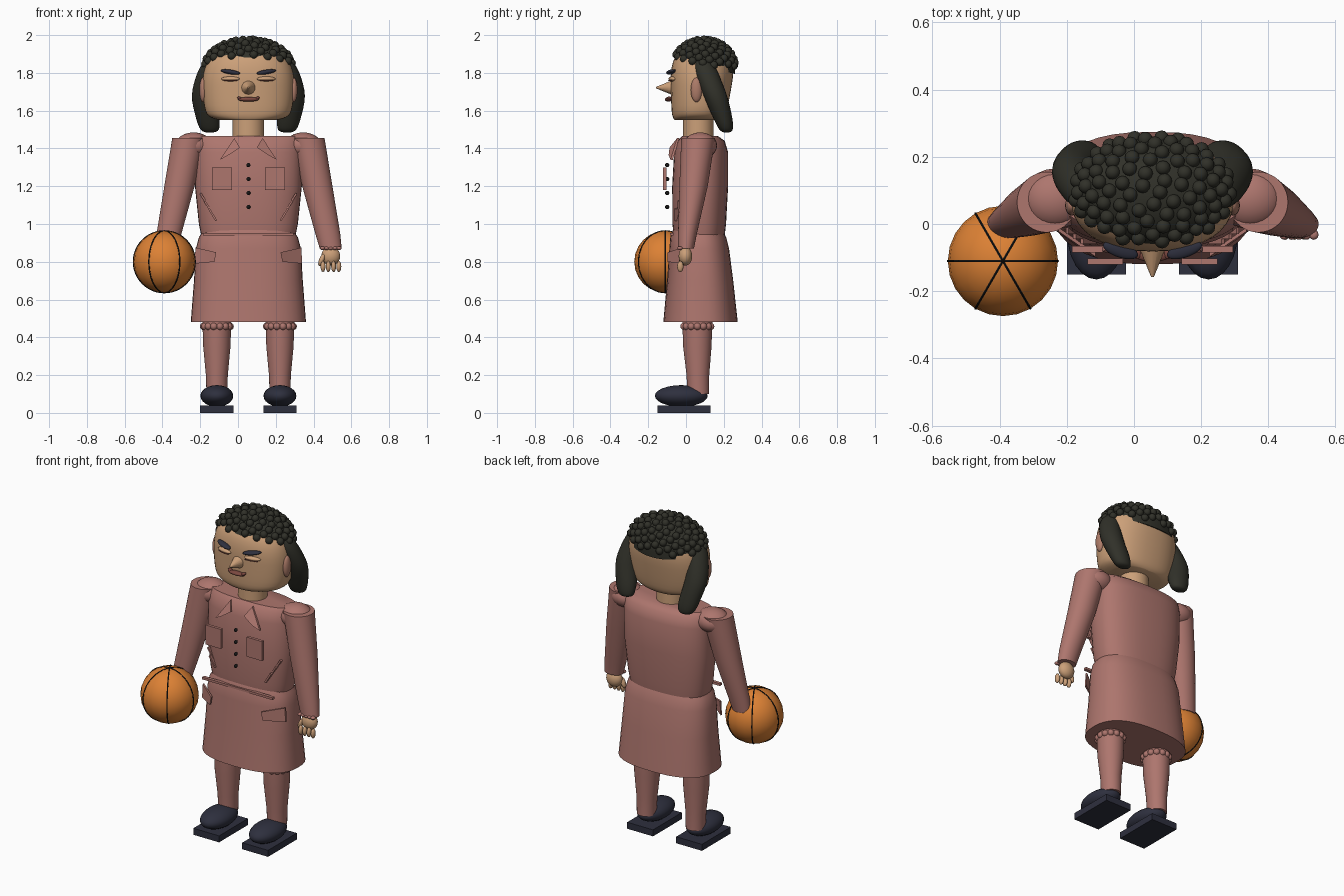
import bpy, bmesh, math
from mathutils import Matrix, Vector, Euler

cube = bpy.data.objects.get("Cube")
if cube:
    bpy.data.objects.remove(cube, do_unlink=True)

MID = 0.055  # the figure stands slightly left of the ball


def material(name, *rgb):
    mat = bpy.data.materials.new(name)
    mat.use_nodes = True
    mat.diffuse_color = (*rgb, 1)
    mat.node_tree.nodes["Principled BSDF"].inputs["Base Color"].default_value = (*rgb, 1)
    return mat


cloth = material("dusty pink cloth", .42, .18, .155)
skin = material("tan skin", .6, .35, .19)
hair = material("dark hair", .03, .03, .022)
navy = material("navy shoe", .027, .029, .048)
orange = material("orange ball", .72, .22, .035)
black = material("black seam", .008, .008, .008)
lip = material("brown lip", .2, .065, .05)
blush = material("ear pink", .42, .2, .14)


def finish(name, bm, mat, angle=40):
    bmesh.ops.recalc_face_normals(bm, faces=bm.faces)
    mesh = bpy.data.meshes.new(name)
    bm.to_mesh(mesh)
    bm.free()
    mesh.materials.append(mat)
    obj = bpy.data.objects.new(name, mesh)
    bpy.context.collection.objects.link(obj)
    bpy.ops.object.select_all(action='DESELECT')
    obj.select_set(True)
    bpy.context.view_layer.objects.active = obj
    bpy.ops.object.shade_smooth_by_angle(angle=math.radians(angle))
    return obj


def placed(loc, size, turn=(0, 0, 0)):
    return Matrix.LocRotScale(Vector(loc), Euler(turn), Vector(size))


def add_ball(bm, loc, size, turn=(0, 0, 0), segs=24):
    bmesh.ops.create_uvsphere(bm, u_segments=segs, v_segments=segs // 2, radius=1,
                              matrix=placed(loc, size, turn))


def ball(name, mat, loc, size, turn=(0, 0, 0), segs=24):
    bm = bmesh.new()
    add_ball(bm, loc, size, turn, segs)
    return finish(name, bm, mat, 60)


def box(name, mat, loc, size, turn=(0, 0, 0)):
    bm = bmesh.new()
    bmesh.ops.create_cube(bm, size=1, matrix=placed(loc, size, turn))
    return finish(name, bm, mat)


def plate(name, mat, points, depth=.012):
    """Flat panel through the points, thickened toward the front."""
    bm = bmesh.new()
    face = bm.faces.new([bm.verts.new(p) for p in points])
    made = bmesh.ops.extrude_face_region(bm, geom=[face])["geom"]
    moved = [v for v in made if isinstance(v, bmesh.types.BMVert)]
    bmesh.ops.translate(bm, verts=moved, vec=(0, -depth, 0))
    return finish(name, bm, mat)


def rounded(rings, steps):
    """Resample rings with a smooth spline."""
    out = []
    padded = [rings[0], *rings, rings[-1]]
    for a, b, c, d in zip(padded, padded[1:], padded[2:], padded[3:]):
        for k in range(steps):
            t = k / steps
            out.append([q + t / 2 * (r - p + t * (2 * p - 5 * q + 4 * r - s + t * (3 * q - p - 3 * r + s)))
                        for p, q, r, s in zip(a, b, c, d)])
    return out + [rings[-1]]


def loft(name, mat, rings, side=1, power=2, segs=40, steps=1):
    """Skin over horizontal rings: height, x offset, y, x radius, y radius."""
    bm = bmesh.new()
    loops = []
    for z, x, y, rx, ry in rounded(rings, steps):
        loop = []
        for k in range(segs):
            a = math.tau * k / segs
            c, s = math.cos(a), math.sin(a)
            px = math.copysign(abs(c) ** (2 / power), c) * rx
            py = math.copysign(abs(s) ** (2 / power), s) * ry
            loop.append(bm.verts.new((MID + side * x + px, y + py, z)))
        loops.append(loop)
    for low, high in zip(loops, loops[1:]):
        for k in range(segs):
            n = (k + 1) % segs
            bm.faces.new((low[k], low[n], high[n], high[k]))
    bm.faces.new(loops[0])
    bm.faces.new(loops[-1])
    return finish(name, bm, mat)


# Body
loft("jacket", cloth, [(.94, 0, .07, .25, .135), (1, 0, .07, .262, .142), (1.2, 0, .075, .283, .148),
                       (1.38, 0, .08, .283, .143), (1.44, 0, .08, .28, .125), (1.465, 0, .075, .27, .095)],
     power=2.5)
loft("skirt", cloth, [(.48, 0, .077, .305, .197), (.7, 0, .075, .288, .175), (.87, 0, .07, .278, .158),
                      (.93, 0, .065, .262, .148), (.97, 0, .062, .235, .13)], power=2.5)
loft("neck", skin, [(1.45, 0, .065, .083, .08), (1.6, 0, .065, .083, .08)])
box("belt", cloth, (MID, -.075, .945), (.48, .02, .014))

# Head
loft("head", skin, [(1.55, 0, .065, .15, .125), (1.565, 0, .067, .2, .136), (1.6, 0, .07, .228, .146),
                    (1.7, 0, .078, .242, .158), (1.8, 0, .085, .238, .165), (1.88, 0, .09, .205, .15),
                    (1.94, 0, .09, .12, .1)], power=2.3, steps=3)
bm = bmesh.new()
bmesh.ops.create_cone(bm, segments=16, radius1=.045, radius2=.004, depth=.1, cap_ends=True,
                      matrix=placed((MID, -.108, 1.722), (1, 1, 1), (math.pi / 2, 0, 0)))
finish("nose", bm, skin)
ball("mouth", lip, (MID, -.092, 1.66), (.056, .02, .012))
for s in (-1, 1):
    ball("mouth_corner", lip, (MID + s * .045, -.088, 1.665), (.015, .016, .008), (0, -s * .4, 0))

# Hair cap with a sloping hairline
CROWN = Vector((MID, .095, 1.83))
DOME = Vector((.232, .165, .147))
slope = Vector((0, .27, 1)).normalized()
hairline = Vector((MID, -.06, 1.88))
bm = bmesh.new()
add_ball(bm, CROWN, DOME, segs=40)
for v in bm.verts:  # straight sides below the dome
    if v.co.z < CROWN.z:
        flat = Vector(((v.co.x - MID) / DOME.x, (v.co.y - CROWN.y) / DOME.y))
        if flat.length > .1:
            flat.normalize()
        v.co.x, v.co.y = MID + flat.x * DOME.x, CROWN.y + flat.y * DOME.y
bmesh.ops.bisect_plane(bm, geom=bm.verts[:] + bm.edges[:] + bm.faces[:], plane_co=hairline,
                       plane_no=slope, clear_inner=True)
bmesh.ops.holes_fill(bm, edges=[e for e in bm.edges if e.is_boundary])
finish("hair_cap", bm, hair)

# Curls spread evenly over the cap
bm = bmesh.new()
COUNT = 105
for k in range(COUNT):
    h = 1 - (k + .5) / COUNT
    a = k * math.pi * (3 - math.sqrt(5))
    r = math.sqrt(1 - h * h)
    p = CROWN + Vector((r * math.cos(a) * DOME.x, r * math.sin(a) * DOME.y, h * DOME.z))
    if (p - hairline).dot(slope) > 0:
        add_ball(bm, p, (.022, .022, .022), segs=12)
finish("hair_curls", bm, hair, 60)

# Ball with seams
BALL = (-.39, -.11, .8)
ball("ball", orange, BALL, (.164, .164, .164), segs=24)
for k in range(3):
    bpy.ops.mesh.primitive_torus_add(major_segments=48, minor_segments=6, major_radius=.163,
                                     minor_radius=.004, location=BALL,
                                     rotation=(math.pi / 2, 0, k * math.pi / 3))
    seam = bpy.context.object
    seam.name = "ball_seam"
    seam.data.materials.append(black)

# Buttons
for k in range(4):
    ball("button", black, (MID, -.1, 1.09 + k * .074), (.011, .012, .011), segs=12)

# Mirrored parts
for s, tag in ((-1, "right_"), (1, "left_")):
    def at(x, y, z):
        return (MID + s * x, y, z)

    # Face
    ball(tag + "eyelid", skin, at(.095, -.072, 1.768), (.05, .018, .013), (0, 0, s * .2))
    ball(tag + "eye_line", lip, at(.095, -.083, 1.76), (.042, .01, .003), (0, 0, s * .2))
    ball(tag + "eyebrow", navy, at(.095, -.078, 1.805), (.055, .022, .012), (0, -s * .15, s * .32))
    ball(tag + "ear", blush, at(.24, .055, 1.71), (.02, .03, .065))
    loft(tag + "pigtail", hair, [(1.485, .205, .215, .02, .015), (1.5, .205, .212, .048, .035),
                                 (1.56, .215, .195, .062, .05), (1.68, .235, .155, .064, .062),
                                 (1.8, .215, .11, .055, .06), (1.87, .18, .09, .045, .045),
                                 (1.9, .16, .085, .015, .015)], side=s, segs=24, steps=4)

    # Arm and hand
    loft(tag + "sleeve", cloth, [(.87, .436, 0, .058, .042), (.95, .42, .008, .066, .05),
                                 (1.2, .365, .04, .08, .075), (1.455, .315, .065, .088, .09)], side=s)
    ball(tag + "shoulder", cloth, at(.29, .075, 1.415), (.098, .09, .07))
    ball(tag + "palm", skin, at(.436, -.003, .83), (.05, .036, .05))
    for k in range(4):
        ball(tag + "finger", skin, at(.395 + k * .028, -.03, .775), (.013, .017, .03), segs=12)
    ball(tag + "thumb", skin, at(.388, -.02, .81), (.014, .017, .035), (0, s * .4, 0), segs=12)
    for k in range(5):
        ball(tag + "cuff_fold", cloth, at(.392 + k * .022, -.032, .872), (.014, .015, .01), segs=12)

    # Jacket details
    box(tag + "chest_pocket", cloth, at(.14, -.112, 1.24), (.106, .018, .12))
    plate(tag + "collar", cloth, [at(.075, -.035, 1.455), at(.15, -.07, 1.34), at(.105, -.08, 1.365),
                                  at(.045, -.075, 1.405)])
    for k in range(3):
        box(tag + "jacket_crease", cloth, at(.19 + k * .022, -.05 + k * .015, 1.05 + k * .04),
            (.01, .02, .075), (0, s * .55, 0))
    plate(tag + "hip_flap", cloth, [at(.17, -.085, .85), at(.28, -.01, .875), at(.285, -.01, .79),
                                    at(.18, -.085, .8)])

    # Leg, frill and shoe
    loft(tag + "leg", cloth, [(.1, .167, .065, .055, .058), (.2, .167, .063, .058, .06),
                              (.35, .167, .06, .072, .075), (.5, .167, .06, .077, .08)], side=s)
    bm = bmesh.new()
    for k in range(14):
        a = math.tau * k / 14
        add_ball(bm, at(.167 + .07 * math.cos(a), .06 + .072 * math.sin(a), .458), (.02, .02, .02), segs=12)
    finish(tag + "leg_frill", bm, cloth, 60)
    ball(tag + "shoe", navy, at(.167, -.025, .09), (.087, .14, .057))
    box(tag + "sole", navy, at(.167, -.01, .02), (.176, .28, .04))
